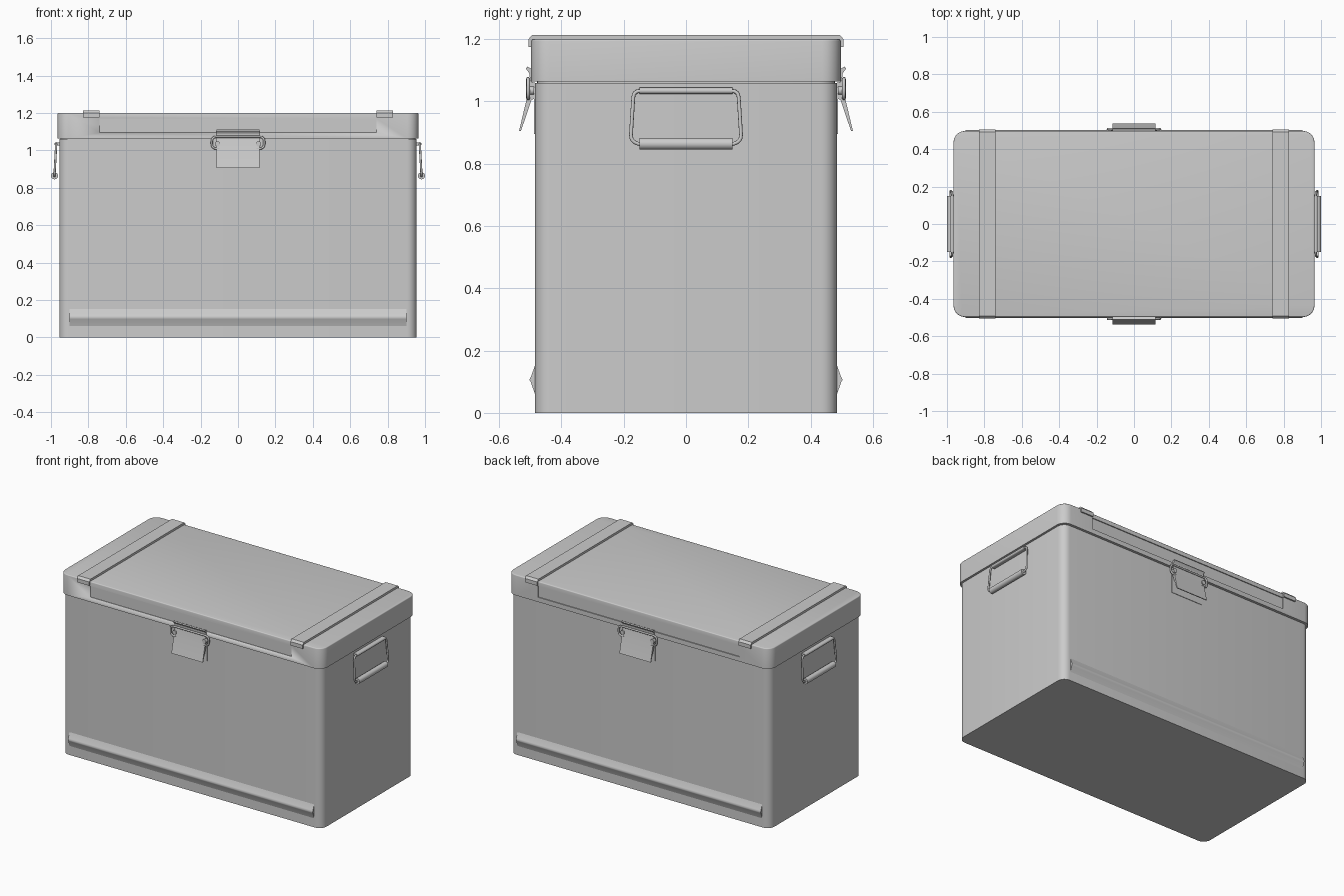
import bpy, bmesh, math
from mathutils import Vector

cube = bpy.data.objects.get("Cube")
if cube:
    bpy.data.objects.remove(cube)

GREY = (0.6, 0.6, 0.6, 1)
mat = bpy.data.materials.new("grey metal")
mat.use_nodes = True
mat.diffuse_color = GREY
mat.node_tree.nodes["Principled BSDF"].inputs["Base Color"].default_value = GREY


def finish(name, bm, angle=35):
    bmesh.ops.recalc_face_normals(bm, faces=bm.faces)
    mesh = bpy.data.meshes.new(name)
    bm.to_mesh(mesh)
    bm.free()
    mesh.materials.append(mat)
    ob = bpy.data.objects.new(name, mesh)
    bpy.context.collection.objects.link(ob)
    bpy.ops.object.select_all(action='DESELECT')
    ob.select_set(True)
    bpy.context.view_layer.objects.active = ob
    bpy.ops.object.shade_smooth_by_angle(angle=math.radians(angle))
    return ob


def box(name, x, y, z, corner=0, rim=0):
    """Box from ranges, with rounded upright corners and a rounded top rim."""
    bm = bmesh.new()
    bmesh.ops.create_cube(bm, size=1)
    for v in bm.verts:
        v.co = [r[0] if c < 0 else r[1] for c, r in zip(v.co, (x, y, z))]
    if corner:
        edges = [e for e in bm.edges if abs(e.verts[0].co.z - e.verts[1].co.z) > 1e-4]
        bmesh.ops.bevel(bm, geom=edges, offset=corner, segments=6, profile=0.5, affect='EDGES')
    if rim:
        edges = [e for e in bm.edges if all(v.co.z > z[1] - 1e-4 for v in e.verts)]
        bmesh.ops.bevel(bm, geom=edges, offset=rim, segments=3, profile=0.5, affect='EDGES')
    return finish(name, bm)


def extrude_x(name, profile, x0, x1, angle=35):
    """Sweep a (y, z) profile along x."""
    bm = bmesh.new()
    face = bm.faces.new([bm.verts.new((x0, y, z)) for y, z in profile])
    new = bmesh.ops.extrude_face_region(bm, geom=[face])["geom"]
    bmesh.ops.translate(bm, vec=(x1 - x0, 0, 0),
                        verts=[v for v in new if isinstance(v, bmesh.types.BMVert)])
    return finish(name, bm, angle)


def rod(name, points, radius, sides=10):
    """Round bar following a path of points."""
    bm = bmesh.new()
    pts = [Vector(p) for p in points]
    rings = []
    for i, p in enumerate(pts):
        t = (pts[min(i + 1, len(pts) - 1)] - pts[max(i - 1, 0)]).normalized()
        a = t.cross(Vector((0.3, 0.4, 0.1)) if abs(t.y) < 0.9 else Vector((1, 0, 0))).normalized()
        if rings:
            a = (last - t * last.dot(t)).normalized()
        last = a
        b = t.cross(a)
        angles = [math.tau * k / sides for k in range(sides)]
        rings.append([bm.verts.new(p + radius * (a * math.cos(w) + b * math.sin(w))) for w in angles])
    for r, s in zip(rings, rings[1:]):
        for k in range(sides):
            n = (k + 1) % sides
            bm.faces.new((r[k], r[n], s[n], s[k]))
    bm.faces.new(rings[0])
    bm.faces.new(rings[-1])
    return finish(name, bm, 50)


def rounded(points, r, steps=4):
    """Round the inner corners of a path."""
    pts = [Vector(p) for p in points]
    out = [pts[0]]
    for a, p, b in zip(pts, pts[1:], pts[2:]):
        s, e = p + (a - p).normalized() * r, p + (b - p).normalized() * r
        for i in range(steps + 1):
            t = i / steps
            out.append(s * (1 - t) ** 2 + p * 2 * t * (1 - t) + e * t * t)
    return out + [pts[-1]]


# Body, seam and lid
box("body", (-0.955, 0.955), (-0.485, 0.485), (0, 1.06), corner=0.05)
box("seam", (-0.948, 0.948), (-0.478, 0.478), (1.05, 1.075), corner=0.05)
lid = box("lid", (-0.965, 0.965), (-0.497, 0.497), (1.064, 1.2), corner=0.06, rim=0.006)

# Shallow panels sunk into the lid's long sides
for side, s in (("front", -1), ("back", 1)):
    cutter = box(side + "_panel_cutter", (-0.74, 0.74), sorted((s * 0.491, s * 0.6)), (1.095, 1.17))
    cutter.hide_render = True
    cutter.hide_set(True)
    cutter.display_type = 'WIRE'
    cut = lid.modifiers.new(side + "_panel", 'BOOLEAN')
    cut.operation = 'DIFFERENCE'
    cut.solver = 'EXACT'
    cut.object = cutter
bpy.context.view_layer.objects.active = lid
for m in list(lid.modifiers):
    bpy.ops.object.modifier_apply(modifier=m.name)
for side in ("front", "back"):
    bpy.data.objects.remove(bpy.data.objects[side + "_panel_cutter"])

# Straps wrapping over the lid
half = [(0.49, 1.175), (0.506, 1.175), (0.506, 1.2), (0.493, 1.214)]
strap = half + [(-y, z) for y, z in reversed(half)]
for side, s in (("left", 1), ("right", -1)):
    extrude_x(side + "_strap", strap, s * 0.74, s * 0.83)

# Carrying handles on the ends
for side, s in (("left", 1), ("right", -1)):
    top, low = s * 0.972, s * 0.981
    rod(side + "_handle_hinge", [(top, -0.15, 1.034), (top, 0.15, 1.034)], 0.010)
    box(side + "_handle_bracket", sorted((s * 0.953, s * 0.972)), (-0.15, 0.15), (1.025, 1.043))
    for end, e in (("back", 1), ("front", -1)):
        path = [(top, e * 0.14, 1.034), (top, e * 0.168, 1.034),
                (low, e * 0.178, 0.872), (low, e * 0.14, 0.86)]
        rod(f"{side}_handle_{end}_arm", rounded(path, 0.022), 0.006)
    rod(side + "_handle_grip", [(low, -0.15, 0.864), (low, 0.15, 0.864)], 0.019, 16)

# Latches and bottom ribs on the two long sides
for side, s in (("front", -1), ("back", 1)):
    def flip(profile):
        return [(s * y, z) for y, z in profile]

    extrude_x(side + "_rib", flip([(0.48, 0.06), (0.485, 0.06), (0.498, 0.098), (0.503, 0.107),
                                   (0.498, 0.116), (0.485, 0.152), (0.48, 0.152)]), -0.9, 0.9, 60)
    box(side + "_latch_base", (-0.115, 0.115), sorted((s * 0.48, s * 0.488)), (0.895, 1.055))
    extrude_x(side + "_latch_lever", flip([(0.485, 1.06), (0.502, 1.065), (0.510, 1.015),
                                           (0.536, 0.905), (0.530, 0.905), (0.496, 1.005),
                                           (0.485, 1.01)]), -0.115, 0.115, 20)
    extrude_x(side + "_latch_catch", flip([(0.488, 1.065), (0.500, 1.065), (0.503, 1.09),
                                           (0.514, 1.105), (0.510, 1.112), (0.488, 1.1)]),
              -0.115, 0.115, 20)
    # Wire bail running from the lever pivots up and over the catch
    y = s * 0.507
    loop = [(-0.1, y, 1.01), (-0.14, y, 1.01), (-0.14, y, 1.073),
            (0.14, y, 1.073), (0.14, y, 1.01), (0.1, y, 1.01)]
    rod(side + "_latch_wire", rounded(loop, 0.025), 0.006)
    for x in (-0.11, 0.11):
        rod(side + "_latch_pivot", [(x, s * 0.488, 1.035), (x, s * 0.514, 1.035)], 0.014, 12)
